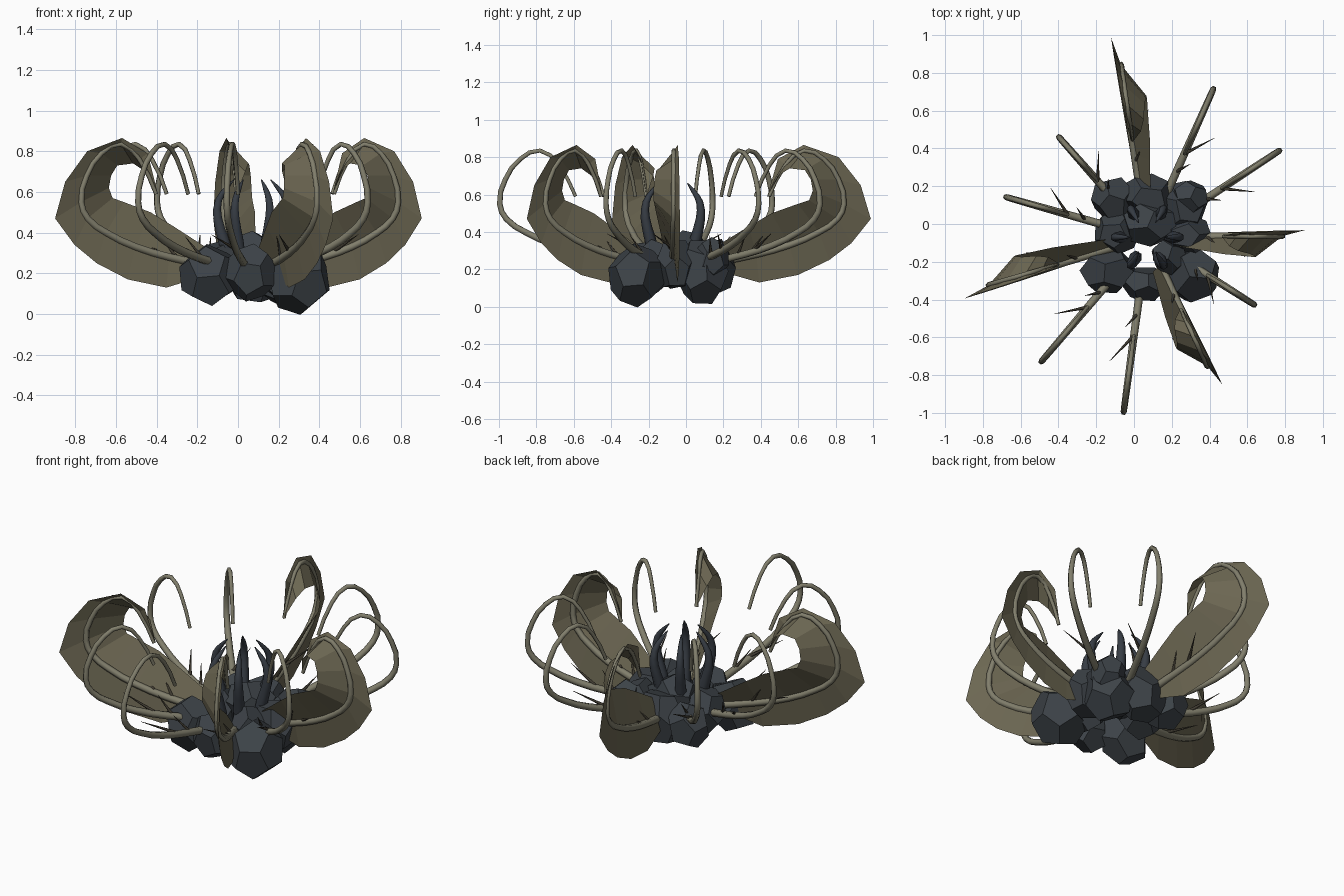
import bpy, bmesh, math, random
from mathutils import Vector, Euler

random.seed(4)
if "Cube" in bpy.data.objects:
    bpy.data.objects.remove(bpy.data.objects["Cube"])

CENTRE = Vector((0.07, -0.07, 0))


def material(name, rgb):
    m = bpy.data.materials.new(name)
    m.use_nodes = True
    m.diffuse_color = (*rgb, 1)
    m.node_tree.nodes["Principled BSDF"].inputs["Base Color"].default_value = (*rgb, 1)
    return m


LEAF = material("olive leaf", (0.15, 0.135, 0.085))
STEM = material("pale stem", (0.22, 0.21, 0.15))
ROCK = material("slate rock", (0.046, 0.055, 0.064))
CLAW = material("dark slate claw", (0.038, 0.046, 0.058))
THORN = material("brown thorn", (0.05, 0.043, 0.03))


def place(angle, r, t, z):
    """Radial, sideways and height distances to a point around the centre."""
    a = math.radians(angle)
    return CENTRE + Vector((r * math.cos(a) - t * math.sin(a),
                            r * math.sin(a) + t * math.cos(a), z))


def add_mesh(name, bm, mat):
    me = bpy.data.meshes.new(name)
    bm.to_mesh(me)
    bm.free()
    me.materials.append(mat)
    ob = bpy.data.objects.new(name, me)
    bpy.context.collection.objects.link(ob)


def tube(name, points, radii, mat):
    """Tapered tube through the points, turned into a mesh."""
    cu = bpy.data.curves.new(name, "CURVE")
    cu.dimensions = "3D"
    cu.bevel_depth = 1
    cu.bevel_resolution = 1
    cu.resolution_u = 2
    cu.use_fill_caps = True
    sp = cu.splines.new("BEZIER")
    sp.bezier_points.add(len(points) - 1)
    for bp, p, rad in zip(sp.bezier_points, points, radii):
        bp.co = p
        bp.radius = rad
        bp.handle_left_type = bp.handle_right_type = "AUTO"
    ob = bpy.data.objects.new(name, cu)
    bpy.context.collection.objects.link(ob)
    cu.materials.append(mat)
    bpy.ops.object.select_all(action="DESELECT")
    ob.select_set(True)
    bpy.context.view_layer.objects.active = ob
    bpy.ops.object.convert(target="MESH")


# Arching profile (radius, height) shared by stems and leaf midribs
MID = [(.2, .23), (.45, .28), (.63, .33), (.79, .40), (.89, .47), (.925, .55),
       (.895, .68), (.815, .79), (.71, .835), (.61, .76), (.52, .59)]
OUTER = [(.22, .2), (.47, .13), (.68, .17), (.85, .25), (.97, .34), (1.075, .47),
         (1.02, .65), (.9, .8), (.71, .865), (.57, .79), (.51, .59)]
INNER = [(.22, .32), (.4, .43), (.52, .5), (.66, .55), (.72, .57), (.74, .62),
         (.73, .68), (.7, .73), (.62, .74), (.56, .7), (.51, .59)]


def leaf(angle, scale):
    bm = bmesh.new()
    rows = []
    for i, (o, m, n) in enumerate(zip(OUTER, MID, INNER)):
        swell = math.sin(math.pi * min(1, (i + 1) / 11)) ** 0.6
        rows.append([bm.verts.new(place(angle, p[0] * scale, t * swell, p[1]))
                     for p, t in ((o, .03), (m, 0), (n, -.11))])
    for a, b in zip(rows, rows[1:]):
        for k in range(2):
            bm.faces.new((a[k], b[k], b[k + 1], a[k + 1]))
    add_mesh("leaf_blade", bm, LEAF)


def thorn(angle, start, end):
    tube("thorn", [place(angle, *start), place(angle, *end)], [.01, .001], THORN)


# Eleven evenly spaced arms: radial scale and whether the arm carries a blade
ARMS = [(.775, 1), (.905, 0), (.93, 0), (1, 1), (.765, 0), (.84, 0),
        (.95, 1), (.935, 0), (1.01, 0), (.815, 1), (.725, 0)]
for i, (scale, bladed) in enumerate(ARMS):
    angle = 0.5 + i * 360 / len(ARMS)
    path = [place(angle, r * scale, 0, z) for r, z in MID]
    radii = [.022 - .0012 * k for k in range(len(MID))]
    tube("leaf_midrib" if bladed else "stem", path, radii, STEM)
    if bladed:
        leaf(angle, scale)
    thorn(angle, (.52 * scale, 0, .31), (.67 * scale, -.11, .39))
    thorn(angle, (.41 * scale, 0, .28), (.48 * scale, -.05, .38))


def rock(x, y, z, sx, sy, sz):
    """Faceted boulder: the dual of a jittered icosahedron."""
    src = bmesh.new()
    bmesh.ops.create_icosphere(src, subdivisions=1, radius=1)
    for v in src.verts:
        v.co *= random.uniform(.9, 1.1)
    turn = Euler([random.uniform(0, 6) for _ in range(3)]).to_matrix()
    bm = bmesh.new()
    for f in src.faces:
        p = turn @ f.calc_center_median() * 1.27
        bm.verts.new((x + p.x * sx, y + p.y * sy, z + p.z * sz))
    src.free()
    bmesh.ops.convex_hull(bm, input=bm.verts)
    bmesh.ops.dissolve_limit(bm, angle_limit=math.radians(14),
                             verts=bm.verts, edges=bm.edges)
    add_mesh("rock", bm, ROCK)


# Ring of boulders
for spec in [(.07, .15, .21, .16, .12, .17), (-.11, .13, .21, .12, .12, .13),
             (.25, .08, .18, .14, .14, .18), (-.09, -.04, .23, .13, .12, .14),
             (.28, -.06, .23, .13, .11, .15), (-.14, -.25, .19, .15, .12, .15),
             (.30, -.27, .16, .17, .16, .175), (.06, -.32, .21, .13, .10, .15),
             (.08, .00, .27, .16, .13, .14), (.19, -.17, .22, .10, .10, .14),
             (.30, .14, .26, .10, .09, .11)]:
    rock(*spec)

# Crown of hooked claws
CLAW_PATH = [(.12, .26), (.14, .36), (.17, .47), (.165, .56), (.125, .62), (.09, .66)]
for k in range(6):
    tube("claw", [place(k * 60, r, 0, z) for r, z in CLAW_PATH],
         [.034, .031, .025, .019, .012, .003], CLAW)
